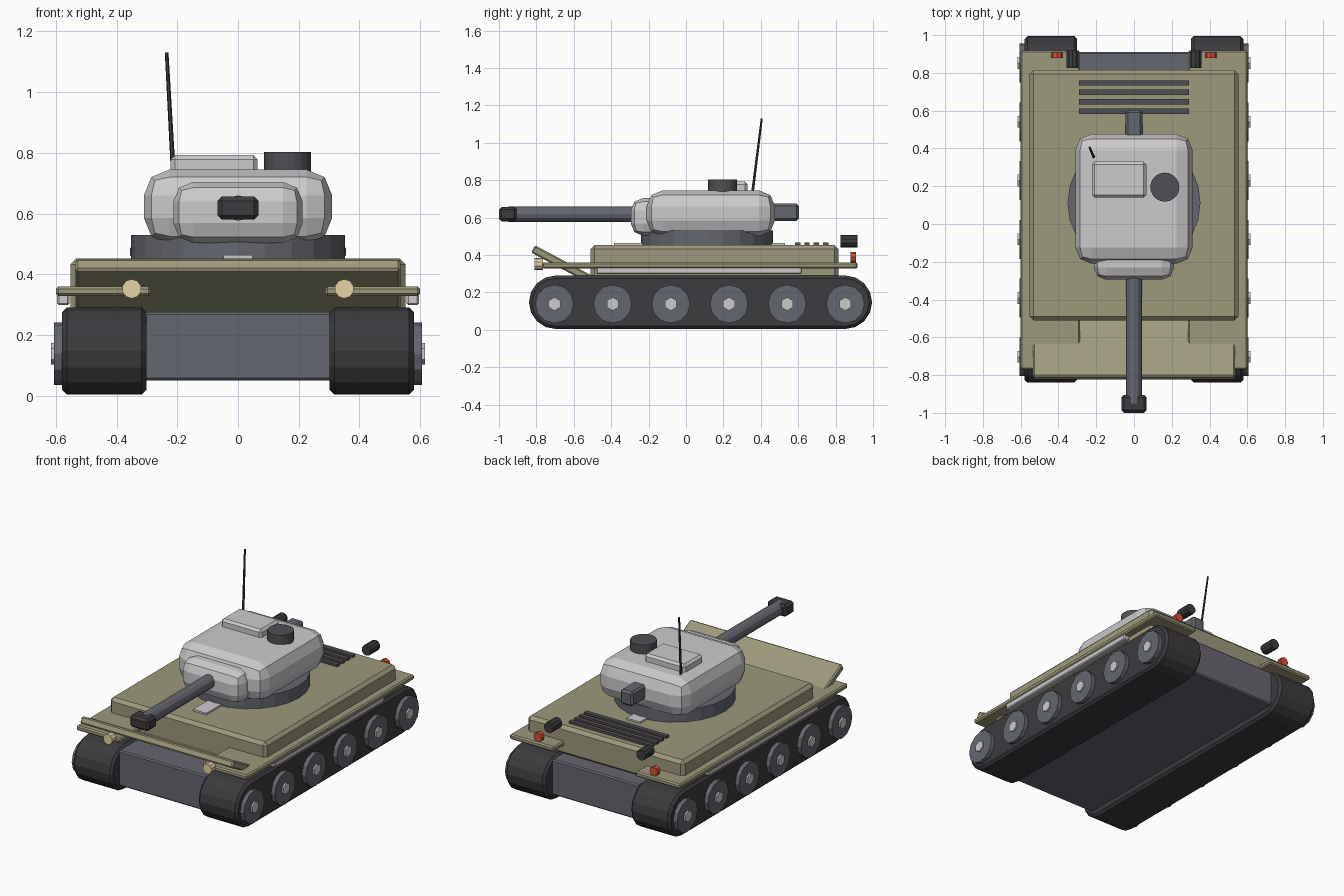
import bpy, bmesh, math
from mathutils import Vector

if "Cube" in bpy.data.objects:
    bpy.data.objects.remove(bpy.data.objects["Cube"])


def material(name, r, g, b):
    m = bpy.data.materials.new(name)
    m.diffuse_color = (r, g, b, 1)
    m.use_nodes = True
    m.node_tree.nodes["Principled BSDF"].inputs["Base Color"].default_value = m.diffuse_color
    return m


OLIVE = material("olive_paint", 0.34, 0.32, 0.20)
STEEL = material("dark_steel", 0.13, 0.135, 0.16)
BLACK = material("black_rubber", 0.045, 0.045, 0.05)
SLATE = material("slate", 0.08, 0.08, 0.09)
LAMP = material("lamp", 0.80, 0.65, 0.38)
RED = material("red_lamp", 0.70, 0.08, 0.03)


def finish(name, bm, mat=None, bevel=0, segments=1):
    if bevel:
        sharp = [e for e in bm.edges if e.calc_face_angle(0) > math.radians(50)]
        bmesh.ops.bevel(bm, geom=sharp, offset=bevel, segments=segments,
                        profile=0.5, affect='EDGES', clamp_overlap=True)
    bmesh.ops.recalc_face_normals(bm, faces=bm.faces)
    me = bpy.data.meshes.new(name)
    bm.to_mesh(me)
    bm.free()
    ob = bpy.data.objects.new(name, me)
    bpy.context.collection.objects.link(ob)
    if mat:
        me.materials.append(mat)
    return ob


def box(name, xs, ys, zs, mat=None, bevel=0, segments=1):
    bm = bmesh.new()
    bmesh.ops.create_cube(bm, size=1)
    for v in bm.verts:
        for i, (a, b) in enumerate((xs, ys, zs)):
            v.co[i] = a if v.co[i] < 0 else b
    return finish(name, bm, mat, bevel, segments)


def rod(name, start, end, r, sides, mat=None, bevel=0, r2=None):
    a, b = Vector(start), Vector(end)
    bm = bmesh.new()
    bmesh.ops.create_cone(bm, cap_ends=True, segments=sides, radius1=r,
                          radius2=r if r2 is None else r2, depth=(b - a).length)
    rot = (b - a).to_track_quat('Z', 'Y').to_matrix()
    for v in bm.verts:
        v.co = rot @ v.co + (a + b) / 2
    return finish(name, bm, mat, bevel)


def mirrored(xs, s):
    return tuple(sorted(x * s for x in xs))


# hull, upper deck and the raised front plate
box("lower_hull", (-0.31, 0.31), (-0.76, 0.91), (0.05, 0.275), STEEL, 0.008)
box("upper_deck", (-0.552, 0.552), (-0.51, 0.815), (0.27, 0.452), OLIVE, 0.02)
plate = box("front_plate", (-0.535, 0.535), (-0.19, 0.19), (-0.022, 0.022), OLIVE, 0.008)
plate.location = (0, -0.65, 0.343)
plate.rotation_euler.x = math.radians(-28)

# running gear, fenders and lamps on both sides
for side, s in (("left", -1), ("right", 1)):
    bm = bmesh.new()
    ring = []
    r = 0.143
    for cy, a0 in ((0.995 - r, -90), (-0.84 + r, 90)):
        for i in range(9):
            a = math.radians(a0 + i * 22.5)
            ring.append(bm.verts.new((0.302 * s, cy + r * math.cos(a), 0.147 + r * math.sin(a))))
    face = bm.faces.new(ring)
    ext = bmesh.ops.extrude_face_region(bm, geom=[face])["geom"]
    bmesh.ops.translate(bm, vec=(0.277 * s, 0, 0),
                        verts=[g for g in ext if isinstance(g, bmesh.types.BMVert)])
    if not face.is_valid or len(bm.faces) < 20:
        bm.faces.new(ring)
    finish("track_" + side, bm, BLACK, 0.015)

    for i in range(6):
        y = -0.703 + i * 0.311
        rod(f"wheel_{side}_{i}", (0.56 * s, y, 0.138), (0.606 * s, y, 0.138), 0.103, 12, STEEL)
        rod(f"hub_{side}_{i}", (0.59 * s, y, 0.138), (0.616 * s, y, 0.138), 0.036, 6)

    box("fender_" + side, mirrored((0.287, 0.60), s), (-0.77, 0.918), (0.328, 0.36), OLIVE, 0.008)
    box("side_rail_" + side, mirrored((0.555, 0.596), s), (-0.48, 0.62), (0.298, 0.335), None, 0.006)
    rod("headlight_" + side, (0.35 * s, -0.765, 0.352), (0.35 * s, -0.81, 0.352), 0.032, 10, LAMP)
    rod("tail_light_" + side, (0.408 * s, 0.88, 0.388), (0.408 * s, 0.908, 0.388), 0.029, 8, RED)
    rod("exhaust_" + side, (0.325 * s, 0.825, 0.474), (0.325 * s, 0.918, 0.474), 0.033, 10, BLACK)

# engine grille and deck strip
for i in range(4):
    y = 0.597 + i * 0.05
    box(f"grille_slat_{i}", (-0.29, 0.29), (y - 0.014, y + 0.014), (0.44, 0.466), SLATE)
box("deck_strip", (-0.047, 0.047), (-0.385, 0.53), (0.44, 0.463))

# turret
rod("turret_ring", (0, 0.112, 0.44), (0, 0.112, 0.53), 0.352, 24, STEEL)
box("turret", (-0.31, 0.31), (-0.21, 0.476), (0.50, 0.745), None, 0.085, 2)
box("mantlet", (-0.213, 0.213), (-0.295, -0.12), (0.503, 0.704), None, 0.065, 2)
box("rear_block", (-0.044, 0.044), (0.40, 0.603), (0.582, 0.674), STEEL, 0.012)
box("hatch", (-0.222, 0.065), (0.14, 0.33), (0.73, 0.792), None, 0.014)
rod("cupola", (0.163, 0.195, 0.73), (0.163, 0.195, 0.803), 0.077, 20, SLATE)
rod("antenna", (-0.213, 0.355, 0.73), (-0.235, 0.405, 1.13), 0.008, 6, BLACK, 0, 0.006)

# gun
rod("barrel", (0, -0.22, 0.618), (0, -0.95, 0.618), 0.042, 12, STEEL)
box("muzzle_brake", (-0.067, 0.067), (-1.0, -0.905), (0.58, 0.656), BLACK, 0.014)
